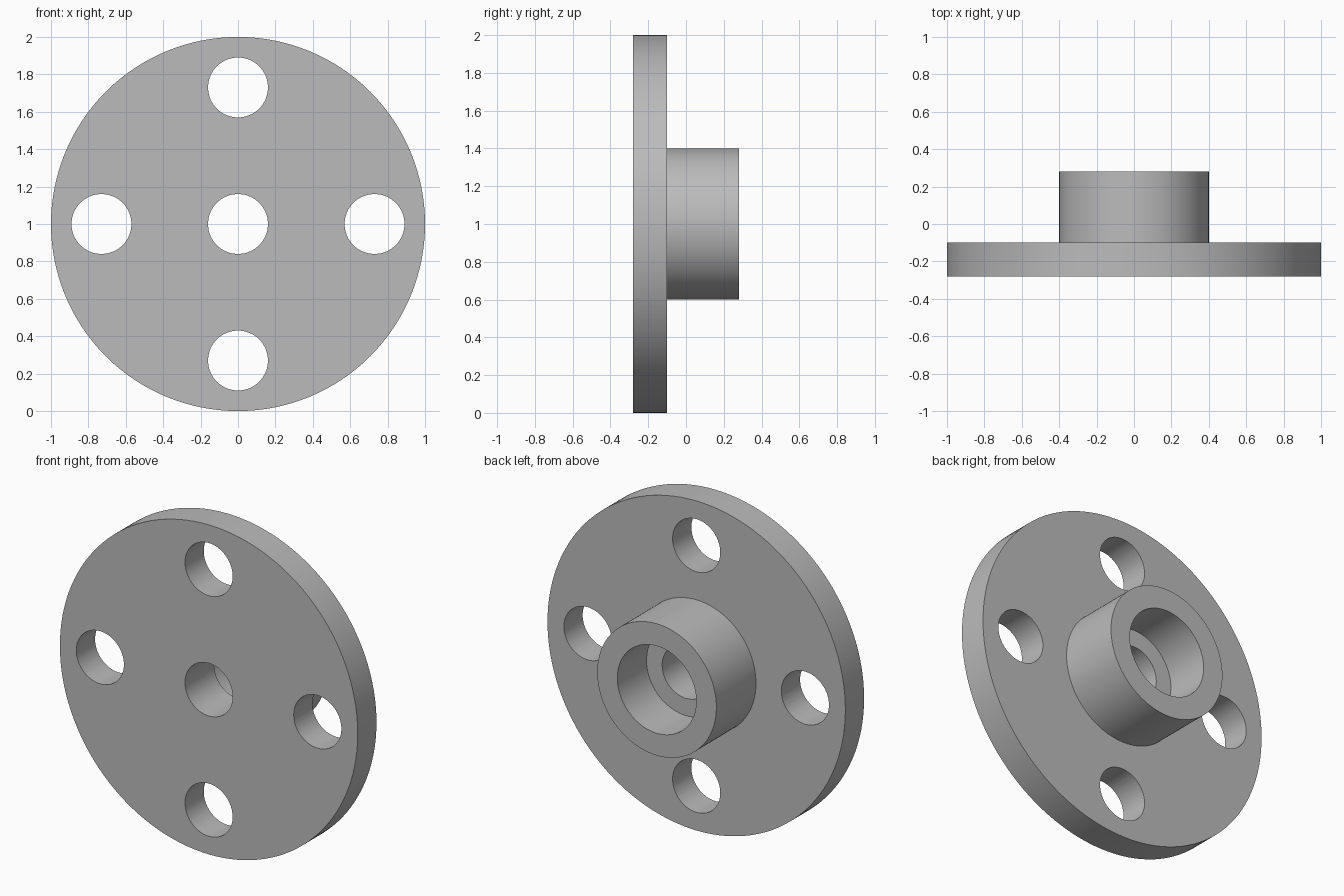
import bpy, bmesh, math
from mathutils import Matrix, Vector

cube = bpy.data.objects.get("Cube")
if cube:
    bpy.data.objects.remove(cube, do_unlink=True)

CENTRE = Vector((0, 0, 1))
FRONT, STEP, SHOULDER, BACK = -0.28, 0.0, -0.10, 0.28
DISC_R, HUB_R, BORE_R, HOLE_R, BOLT_R = 1.0, 0.40, 0.265, 0.16, 0.73

steel = bpy.data.materials.new("plain grey")
steel.use_nodes = True
GREY = (0.5, 0.5, 0.5, 1)
steel.diffuse_color = GREY
steel.node_tree.nodes["Principled BSDF"].inputs["Base Color"].default_value = GREY


def add_object(name, bm):
    bmesh.ops.recalc_face_normals(bm, faces=bm.faces)
    mesh = bpy.data.meshes.new(name)
    bm.to_mesh(mesh)
    bm.free()
    mesh.materials.append(steel)
    obj = bpy.data.objects.new(name, mesh)
    bpy.context.collection.objects.link(obj)
    return obj


# Flange disc, hub and stepped bore: one closed profile (radius, y) turned about y
profile = [(HOLE_R, FRONT), (DISC_R, FRONT), (DISC_R, SHOULDER), (HUB_R, SHOULDER),
           (HUB_R, BACK), (BORE_R, BACK), (BORE_R, STEP), (HOLE_R, STEP)]
bm = bmesh.new()
verts = [bm.verts.new(CENTRE + Vector((r, y, 0))) for r, y in profile]
edges = [bm.edges.new((v, verts[i - 1])) for i, v in enumerate(verts)]
bmesh.ops.spin(bm, geom=verts + edges, cent=CENTRE, axis=(0, 1, 0),
               angle=math.tau, steps=128, use_merge=True)
bmesh.ops.remove_doubles(bm, verts=bm.verts, dist=1e-4)
flange = add_object("flange_with_hub", bm)

# Four bolt holes
bm = bmesh.new()
for i in range(4):
    a = i * math.pi / 2
    place = (Matrix.Translation(CENTRE + BOLT_R * Vector((math.cos(a), 0, math.sin(a))))
             @ Matrix.Translation((0, (FRONT + SHOULDER) / 2, 0))
             @ Matrix.Rotation(math.pi / 2, 4, 'X'))
    bmesh.ops.create_cone(bm, cap_ends=True, segments=64, radius1=HOLE_R,
                          radius2=HOLE_R, depth=0.4, matrix=place)
cutter = add_object("bolt_hole_cutter", bm)
cutter.hide_render = True

cut = flange.modifiers.new("bolt_holes", 'BOOLEAN')
cut.operation = 'DIFFERENCE'
cut.solver = 'EXACT'
cut.object = cutter

bpy.ops.object.select_all(action='DESELECT')
flange.select_set(True)
bpy.context.view_layer.objects.active = flange
bpy.ops.object.modifier_apply(modifier=cut.name)
bpy.data.objects.remove(cutter, do_unlink=True)
bpy.ops.object.shade_smooth_by_angle(angle=math.radians(30))
